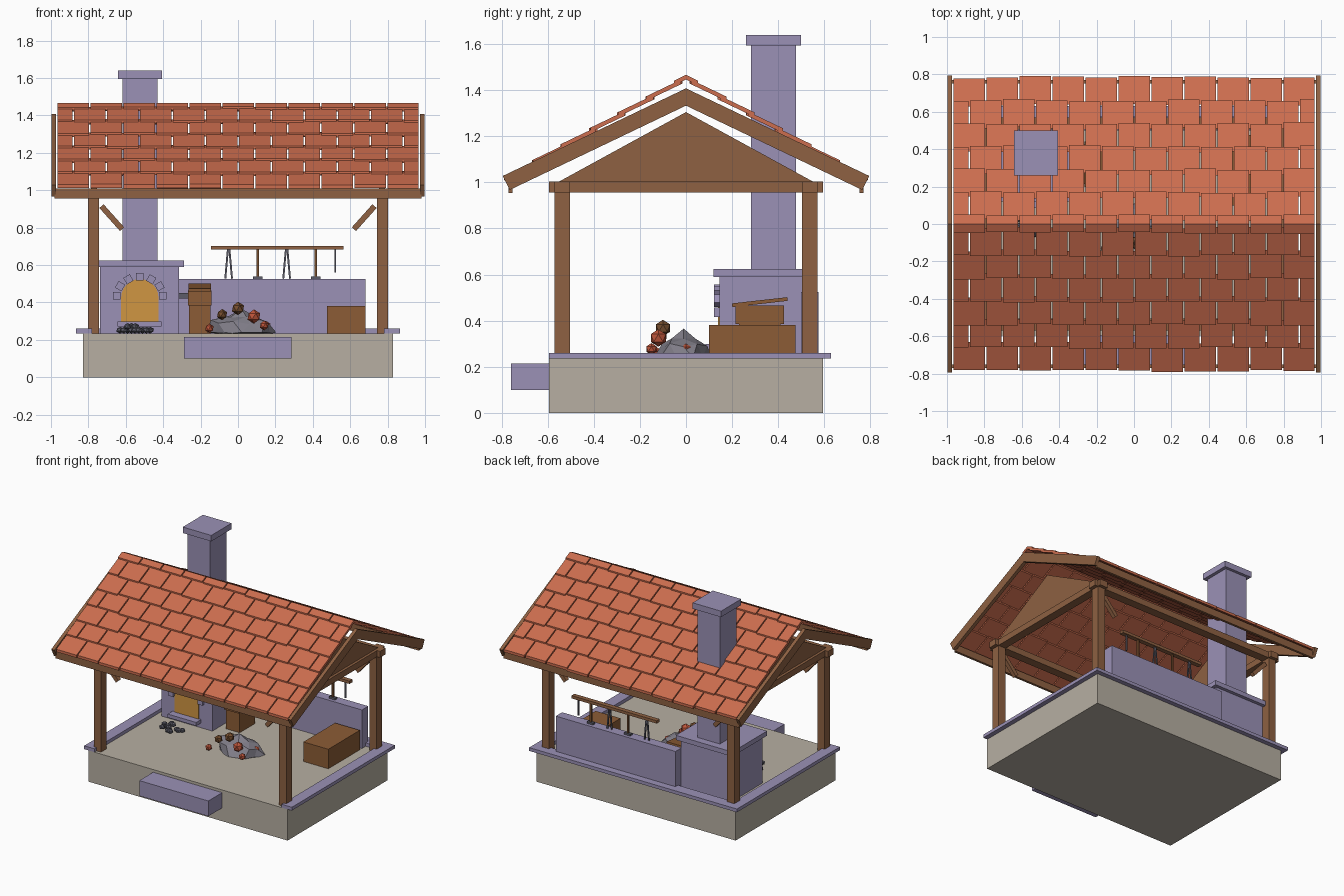
import bpy, bmesh, math, random
from mathutils import Matrix, Vector

if "Cube" in bpy.data.objects:
    bpy.data.objects.remove(bpy.data.objects["Cube"])
random.seed(4)


def material(name, r, g, b):
    lin = [((c / 255 + 0.055) / 1.055) ** 2.4 for c in (r, g, b)] + [1]
    m = bpy.data.materials.new(name)
    m.use_nodes = True
    m.diffuse_color = lin
    m.node_tree.nodes["Principled BSDF"].inputs["Base Color"].default_value = lin
    return m


WOOD = material("timber", 142, 97, 66)
CHEST = material("warm wood", 140, 92, 54)
TILE = material("terracotta", 204, 109, 78)
STONE = material("lilac stone", 155, 145, 182)
BASE = material("beige plaster", 183, 175, 162)
FIRE = material("fire gold", 208, 150, 66)
COAL = material("charcoal", 92, 92, 104)
ROCK = material("grey rock", 130, 127, 138)
EMBER = material("ember red", 190, 85, 58)
NUT = material("dark brown", 118, 78, 46)


def finish(name, bm, mat):
    bmesh.ops.recalc_face_normals(bm, faces=bm.faces)
    me = bpy.data.meshes.new(name)
    bm.to_mesh(me)
    bm.free()
    me.materials.append(mat)
    ob = bpy.data.objects.new(name, me)
    bpy.context.collection.objects.link(ob)
    return ob


def add_box(bm, centre, size, rot=Matrix()):
    m = Matrix.Translation(centre) @ rot.to_4x4() @ Matrix.Diagonal((*size, 1))
    bmesh.ops.create_cube(bm, size=1, matrix=m)


def box(name, mat, x, y, z):
    bm = bmesh.new()
    add_box(bm, [sum(r) / 2 for r in (x, y, z)], [r[1] - r[0] for r in (x, y, z)])
    return finish(name, bm, mat)


def bar(name, mat, a, b, width, depth):
    """Straight square bar from a to b."""
    a, b = Vector(a), Vector(b)
    bm = bmesh.new()
    rot = (b - a).to_track_quat('Z', 'Y').to_matrix()
    add_box(bm, (a + b) / 2, (width, depth, (b - a).length), rot)
    return finish(name, bm, mat)


def prism(name, mat, outline, offset):
    """Outline of 3D points pushed along an offset."""
    bm = bmesh.new()
    face = bm.faces.new([bm.verts.new(p) for p in outline])
    new = bmesh.ops.extrude_face_region(bm, geom=[face])["geom"]
    bmesh.ops.translate(bm, vec=offset, verts=[v for v in new if isinstance(v, bmesh.types.BMVert)])
    return finish(name, bm, mat)


def ball(name, mat, pos, scale, detail=1, jitter=0.0, floor=None):
    bm = bmesh.new()
    bmesh.ops.create_icosphere(bm, subdivisions=detail, radius=1)
    for v in bm.verts:
        k = 1 + random.uniform(-jitter, jitter)
        v.co = Vector([p + c * s * k for p, c, s in zip(pos, v.co, scale)])
        if floor is not None:
            v.co.z = max(v.co.z, floor)
    return finish(name, bm, mat)


FLOOR = 0.235
# Plinth, step and coping on three sides
box("plinth", BASE, (-0.83, 0.83), (-0.595, 0.595), (0, FLOOR))
box("front_step", STONE, (-0.29, 0.285), (-0.76, -0.59), (0.10, 0.215))
box("back_coping", STONE, (-0.865, 0.865), (0.545, 0.63), (FLOOR, 0.26))
for s, side in ((-1, "right"), (1, "left")):
    box(side + "_coping", STONE, sorted((s * 0.865, s * 0.78)), (-0.595, 0.545), (FLOOR, 0.26))

# Timber frame
for s, side in ((-1, "right"), (1, "left")):
    for t, end in ((-1, "front"), (1, "back")):
        tag = f"{end}_{side}_"
        box(tag + "post", WOOD, sorted((s * 0.742, s * 0.802)), sorted((t * 0.504, t * 0.57)), (FLOOR, 0.96))
        bar(tag + "brace", WOOD, (s * 0.73, t * 0.537, 0.915), (s * 0.62, t * 0.537, 0.792), 0.03, 0.03)
    box(side + "_tie_beam", WOOD, sorted((s * 0.74, s * 0.805)), (-0.595, 0.595), (0.957, 1.004))
    x = s * 0.77 - 0.015
    prism(side + "_gable", WOOD, [(x, -0.55, 1.004), (x, 0.55, 1.004), (x, 0, 1.305)], (0.03, 0, 0))
    x = s * 0.985 - 0.013
    profile = [(0, 1.408), (0.795, 1.028), (0.765, 0.967), (0, 1.333),
               (-0.765, 0.967), (-0.795, 1.028)]
    prism(side + "_rafter", WOOD, [(x, y, z) for y, z in profile], (0.026, 0, 0))
for t, end in ((-1, "front"), (1, "back")):
    box(end + "_long_beam", WOOD, (-0.83, 0.83), sorted((t * 0.504, t * 0.57)), (0.957, 1.004))
    box(end + "_fascia", WOOD, (-0.98, 0.98), sorted((t * 0.752, t * 0.77)), (0.955, 1.01))

# Stepped courses of tiles on both slopes
PITCH, SLOPE, EDGE = 0.1764, 0.478, 0.97
for t, end in ((-1, "front"), (1, "back")):
    bm = bmesh.new()
    for row in range(7):
        start = -EDGE - (PITCH / 2 if row % 2 else 0)
        for i in range(12):
            x0 = max(start + i * PITCH, -EDGE) + 0.004
            x1 = min(start + (i + 1) * PITCH, EDGE) - 0.004
            if x1 - x0 < 0.03:
                continue
            low = 0.785 - 0.123 * row + random.uniform(-0.006, 0.006)
            high = max(0, low - 0.15)
            top = 1.03 + 0.069 * row + SLOPE * (0.785 - 0.123 * row - low)
            run = low - high
            ends = [(low, top), (high, top + SLOPE * run),
                    (high, top + SLOPE * run - 0.02), (low, top - 0.02)]
            a = [bm.verts.new((x0, t * y, z)) for y, z in ends]
            b = [bm.verts.new((x1, t * y, z)) for y, z in ends]
            bm.faces.new(a)
            bm.faces.new(b[::-1])
            for k in range(4):
                j = (k + 1) % 4
                bm.faces.new((a[k], b[k], b[j], a[j]))
    finish(end + "_roof_tiles", bm, TILE)

# Hearth with chimney
CX = -0.525
box("hearth_body", STONE, (-0.737, -0.315), (0.145, 0.51), (FLOOR, 0.59))
box("hearth_cap", STONE, (-0.76, -0.29), (0.12, 0.535), (0.59, 0.625))
box("chimney", STONE, (-0.617, -0.43), (0.283, 0.478), (0.62, 1.6))
box("chimney_cap", STONE, (-0.642, -0.405), (0.26, 0.5), (1.595, 1.64))
arch = [(CX + 0.1 * math.cos(a), 0.145, 0.425 + 0.1 * math.sin(a))
        for a in (math.pi * k / 12 for k in range(13))]
arch += [(CX - 0.1, 0.145, 0.28), (CX + 0.1, 0.145, 0.28)]
prism("fire_opening", FIRE, arch, (0, -0.006, 0))
box("hearth_sill", STONE, (-0.645, -0.408), (0.085, 0.145), (0.272, 0.298))
bm = bmesh.new()
for k in range(7):
    a = math.pi * k / 6
    add_box(bm, (CX + 0.122 * math.cos(a), 0.135, 0.437 + 0.1 * math.sin(a)),
            (0.04, 0.025, 0.04), Matrix.Rotation(-a, 3, 'Y'))
finish("arch_stones", bm, STONE)

# Coal heap before the hearth
for k in range(12):
    layer = k // 9
    ball("coal", COAL, (CX - 0.105 + 0.02 * (k % 9) + 0.04 * layer, random.uniform(-0.07, 0.03),
                        0.252 + 0.02 * layer), (0.023, 0.022, 0.018))

# Back wall with tool rack
box("back_wall", STONE, (-0.315, 0.682), (0.5, 0.575), (FLOOR, 0.525))
box("rack_rail", WOOD, (-0.145, 0.565), (0.52, 0.555), (0.682, 0.703))
for x in (-0.05, 0.26):
    for s in (-1, 1):
        bar("tongs_arm", COAL, (x + s * 0.004, 0.537, 0.685), (x + s * 0.018, 0.537, 0.527), 0.008, 0.01)
for x in (0.105, 0.415):
    bar("hammer_handle", NUT, (x, 0.537, 0.685), (x, 0.537, 0.53), 0.013, 0.013)
    box("hammer_head", COAL, (x - 0.025, x + 0.025), (0.525, 0.55), (0.524, 0.54))
bar("poker", COAL, (0.52, 0.537, 0.685), (0.52, 0.537, 0.56), 0.01, 0.01)

# Bellows and chest
box("bellows_stand", CHEST, (-0.263, -0.147), (0.23, 0.41), (FLOOR, 0.39))
box("bellows_body", CHEST, (-0.268, -0.142), (0.215, 0.425), (0.385, 0.465))
bar("bellows_lid", CHEST, (-0.205, 0.2, 0.467), (-0.205, 0.44, 0.494), 0.12, 0.016)
bar("bellows_nozzle", COAL, (-0.262, 0.3, 0.435), (-0.32, 0.3, 0.435), 0.03, 0.03)
box("chest", CHEST, (0.475, 0.682), (0.1, 0.475), (FLOOR, 0.382))

# Rock mound with scattered nuggets
ball("rock_mound", ROCK, (0.02, -0.01, 0.24), (0.17, 0.115, 0.11), 2, 0.16, FLOOR)
nuggets = [(NUT, -0.085, -0.11, 0.335, 0.03), (NUT, 0.0, -0.1, 0.368, 0.036),
           (EMBER, 0.085, -0.12, 0.325, 0.038), (EMBER, 0.14, -0.15, 0.277, 0.026),
           (EMBER, 0.15, 0.0, 0.275, 0.026), (EMBER, -0.153, -0.13, 0.262, 0.025)]
for mat, x, y, z, r in nuggets:
    ball("nugget", mat, (x, y, z), (r, r, r))
